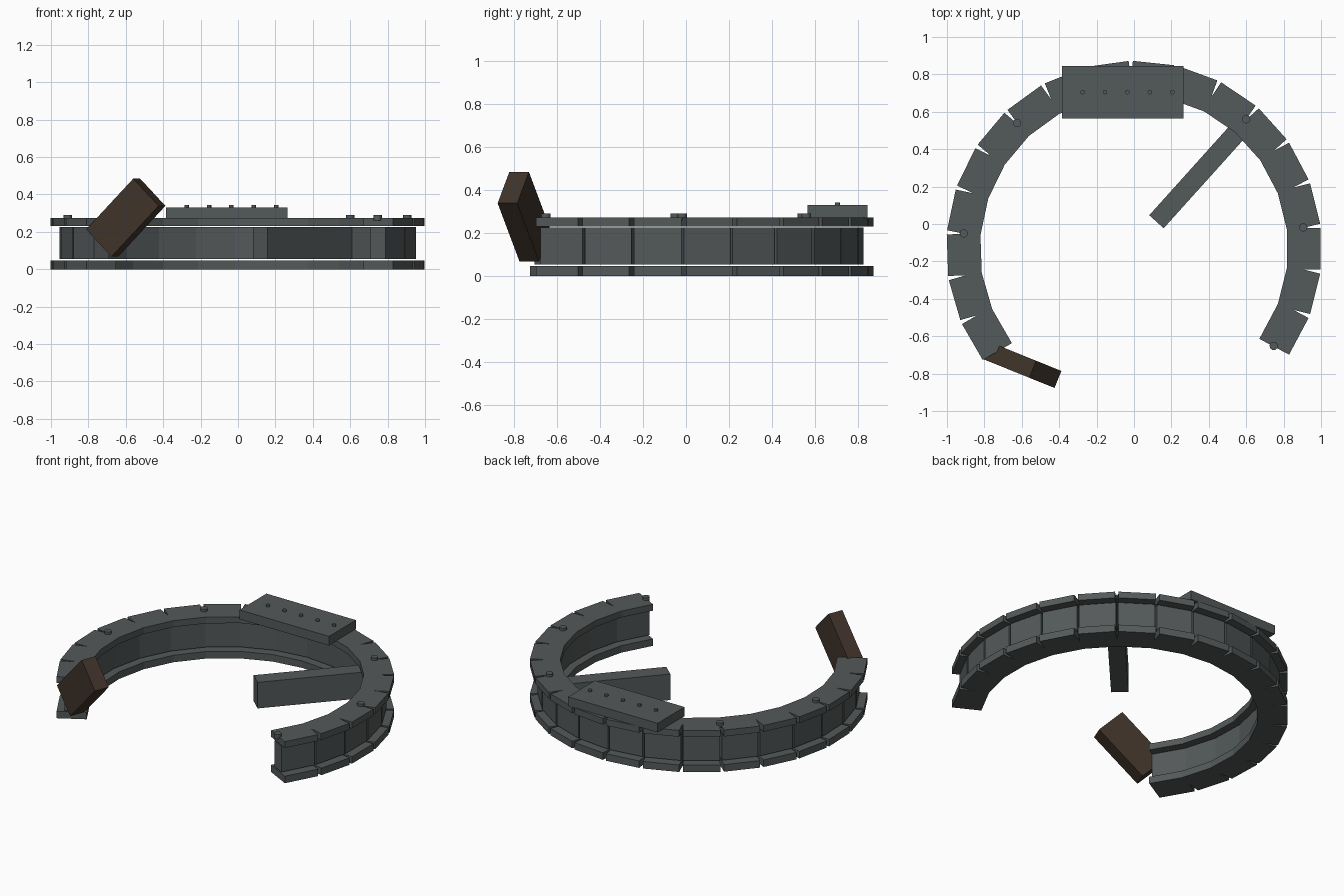
import bpy
import math
from mathutils import Matrix, Vector

if "Cube" in bpy.data.objects:
    bpy.data.objects.remove(bpy.data.objects["Cube"])


def material(name, rgb):
    m = bpy.data.materials.new(name)
    m.diffuse_color = (*rgb, 1)
    m.use_nodes = True
    m.node_tree.nodes["Principled BSDF"].inputs["Base Color"].default_value = m.diffuse_color
    return m


STEEL = material("dark_steel", (0.088, 0.100, 0.100))
RUST = material("dark_rust", (0.050, 0.034, 0.023))


def box(name, size, matrix, mat=STEEL):
    """Box of full dimensions size, placed by matrix."""
    bpy.ops.mesh.primitive_cube_add(size=1)
    ob = bpy.context.object
    ob.name = name
    ob.data.transform(matrix @ Matrix.Diagonal((*size, 1)))
    ob.data.materials.append(mat)
    return ob


def bolt(name, x, y, z0, z1, radius):
    bpy.ops.mesh.primitive_cylinder_add(vertices=16, radius=radius, depth=z1 - z0,
                                        location=(x, y, (z0 + z1) / 2))
    ob = bpy.context.object
    ob.name = name
    ob.data.materials.append(STEEL)
    bpy.ops.object.shade_smooth_by_angle(angle=math.radians(40))


CENTRE = Vector((0, -0.132, 0))
STEP = 14


def ring_segment(name, k, r0, r1, z0, z1, length):
    """One straight piece of the broken ring."""
    place = (Matrix.Translation(CENTRE) @ Matrix.Rotation(math.radians(k * STEP), 4, 'Z')
             @ Matrix.Translation(((r0 + r1) / 2, 0, (z0 + z1) / 2)))
    box(name, (r1 - r0, length, z1 - z0), place)


# Broken ring: lower flange, web and upper flange for each segment
for k in range(-2, 16):
    ring_segment("lower_flange", k, 0.818, 0.998, 0.0, 0.046, 0.222)
    ring_segment("web", k, 0.862, 0.952, 0.054, 0.225, 0.222)
    ring_segment("upper_flange", k, 0.818, 0.998, 0.231, 0.273, 0.222)

# Large bolts on the upper flange
for x, y in ((-0.625, 0.54), (0.6, 0.56), (0.905, -0.018), (0.747, -0.652), (-0.91, -0.05)):
    bolt("flange_bolt", x, y, 0.26, 0.29, 0.022)

# Patch plate with a row of small bolts
box("patch_plate", (0.65, 0.28, 0.06), Matrix.Translation((-0.06, 0.705, 0.301)))
for i in range(5):
    bolt("plate_bolt", -0.275 + 0.12 * i, 0.705, 0.32, 0.343, 0.012)

# Spoke beam reaching inwards from the ring
box("spoke_beam", (0.70, 0.104, 0.171),
    Matrix.Translation((0.12, 0.012, 0.1395)) @ Matrix.Rotation(math.radians(48), 4, 'Z')
    @ Matrix.Translation((0.35, 0, 0)))

# Tilted loose block at the broken end
box("loose_block", (0.384, 0.098, 0.206),
    Matrix.Translation((-0.60, -0.753, 0.276)) @ Matrix.Rotation(math.radians(-22), 4, 'Z')
    @ Matrix.Rotation(math.radians(-45), 4, 'Y'), RUST)
